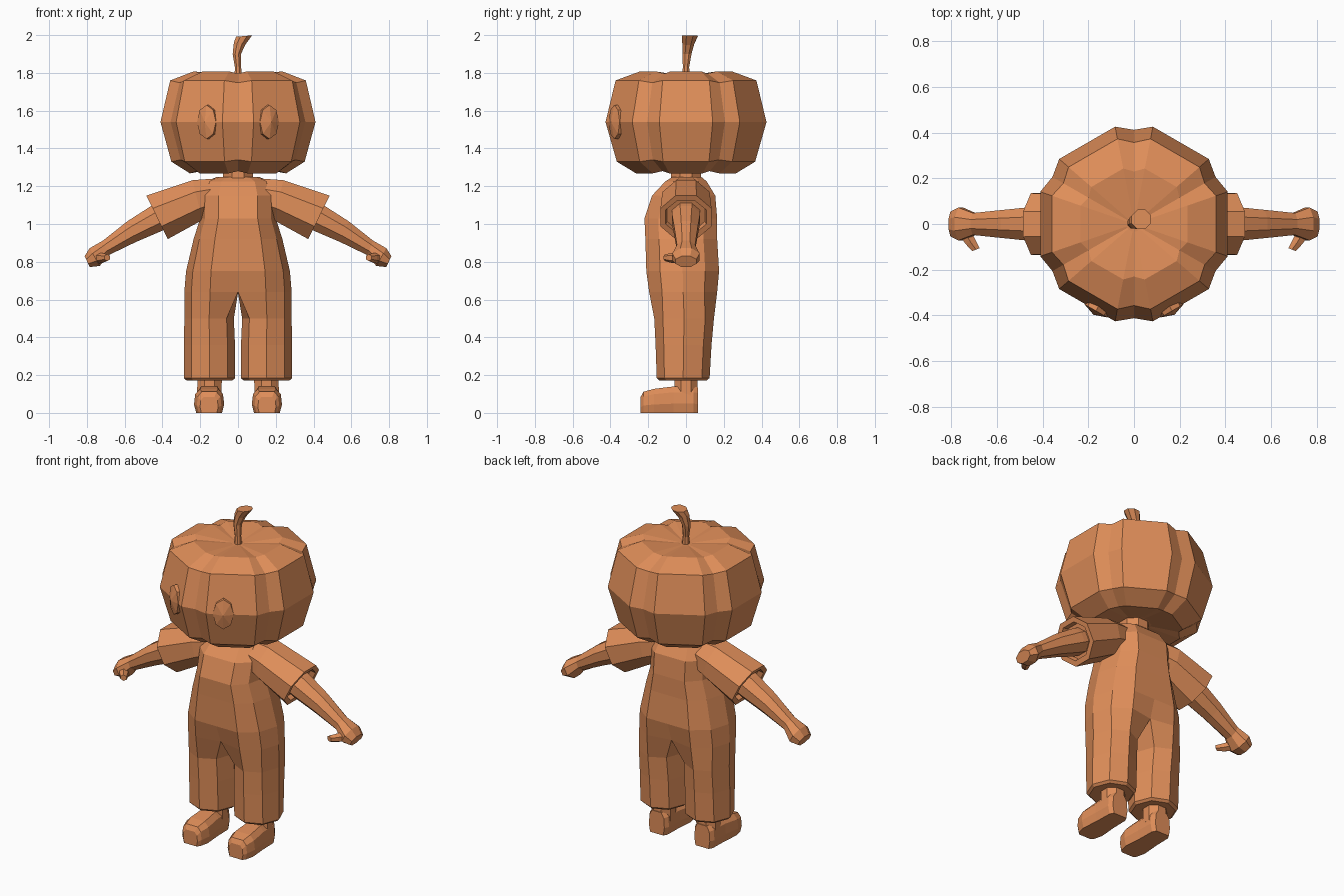
import bpy, bmesh, math
from mathutils import Vector

if "Cube" in bpy.data.objects:
    bpy.data.objects.remove(bpy.data.objects["Cube"])

orange = bpy.data.materials.new("pumpkin_orange")
orange.diffuse_color = (0.74, 0.27, 0.10, 1)
orange.use_nodes = True
orange.node_tree.nodes["Principled BSDF"].inputs["Base Color"].default_value = orange.diffuse_color


def finish(name, bm, mirror=False):
    bmesh.ops.recalc_face_normals(bm, faces=bm.faces)
    me = bpy.data.meshes.new(name)
    bm.to_mesh(me)
    bm.free()
    me.materials.append(orange)
    ob = bpy.data.objects.new(name, me)
    bpy.context.collection.objects.link(ob)
    if mirror:
        ob.modifiers.new("mirror", 'MIRROR')
    return ob


def skin(bm, a, b, closed=True):
    n = len(a)
    for i in range(n if closed else n - 1):
        j = (i + 1) % n
        bm.faces.new((a[i], a[j], b[j], b[i]))


def loft(name, rings, mirror=False):
    bm = bmesh.new()
    vs = [[bm.verts.new(p) for p in r] for r in rings]
    for a, b in zip(vs, vs[1:]):
        skin(bm, a, b)
    bm.faces.new(vs[0])
    bm.faces.new(vs[-1])
    return finish(name, bm, mirror)


def limb_ring(top, bottom, hy, cy=0.0, n=8):
    """Ring spanning a top and bottom (x, z) point, with half depth hy."""
    t, b = Vector((top[0], cy, top[1])), Vector((bottom[0], cy, bottom[1]))
    c, u = (t + b) / 2, (t - b) / 2
    k = 1 / math.cos(math.pi / n)
    return [c + k * (u * math.cos(w) + Vector((0, hy, 0)) * math.sin(w))
            for w in [2 * math.pi * (i + 0.5) / n for i in range(n)]]


def flat_ring(x, y, z, rx, ry, n=8, tilt=0.0):
    return [(x + rx * math.cos(w), y + ry * math.sin(w), z + tilt * math.cos(w))
            for w in [2 * math.pi * (i + 0.5) / n for i in range(n)]]


# Ribbed pumpkin head: six lobes with narrow grooves
def rib_ring(z, s, groove, dz=0.0):
    pts = []
    for k in range(6):
        for off, is_groove in ((-11, 0), (0, 1), (11, 0)):
            w = math.radians(30 + 60 * k + off)
            r = 0.434 * s * (groove if is_groove else 1)
            pts.append((r * math.cos(w), r * math.sin(w), z + dz * is_groove))
    return pts


loft("pumpkin_head", [
    rib_ring(1.30, 0.22, 0.95),
    rib_ring(1.268, 0.62, 0.93, 0.012),
    rib_ring(1.33, 0.86, 0.94, 0.01),
    rib_ring(1.54, 1.0, 0.95),
    rib_ring(1.76, 0.875, 0.94, -0.012),
    rib_ring(1.808, 0.57, 0.93, -0.012),
    rib_ring(1.785, 0.08, 0.95)])

# Curved stem flaring at its cut top
loft("stem", [
    flat_ring(0.002, 0, 1.77, 0.022, 0.024, 8),
    flat_ring(0.0, 0, 1.83, 0.018, 0.018, 8),
    flat_ring(-0.006, 0.005, 1.90, 0.024, 0.026, 8),
    flat_ring(0.008, 0.012, 1.955, 0.032, 0.034, 8, -0.008),
    flat_ring(0.032, 0.02, 1.995, 0.046, 0.046, 8, 0.004)])

# Shallow domed eyes lying on the front lobes
bm = bmesh.new()
nrm = Vector((0.5, -0.866, 0))
tan = Vector((0.866, 0.5, 0))
mid = Vector((0.164, -0.375, 1.54))


def eye_ring(s, d):
    return [bm.verts.new(mid + nrm * d + tan * 0.058 * s * math.cos(w)
                         + Vector((0, 0, 0.09 * s * math.sin(w))))
            for w in [math.pi * i / 4 for i in range(8)]]


base, rim = eye_ring(1.0, -0.04), eye_ring(1.0, 0.006)
skin(bm, base, rim)
tip = bm.verts.new(mid + nrm * 0.026)
for i in range(8):
    bm.faces.new((rim[i], rim[(i + 1) % 8], tip))
bm.faces.new(base)
finish("eyes", bm, True)

loft("neck", [flat_ring(0, 0, 1.20, 0.085, 0.085), flat_ring(0, 0, 1.31, 0.085, 0.085)])

# Overalls: half torso running into one trouser leg, mirrored
bm = bmesh.new()


def torso_ring(z, a, yf, yb, fold=1.0):
    c = (yf + yb) / 2
    pts = [(0, yf * fold), (0.52 * a, yf), (0.87 * a, c + (yf - c) * 0.62), (a, c),
           (0.87 * a, c + (yb - c) * 0.62), (0.52 * a, yb), (0, yb * fold)]
    return [bm.verts.new((x, y, z)) for x, y in pts]


def leg_ring(z, cx, cy, rx, ry):
    return [bm.verts.new((cx + rx * math.cos(w), cy + ry * math.sin(w), z))
            for w in [math.radians(-135 + 45 * i) for i in range(8)]]


torso = [torso_ring(*r) for r in (
    (1.25, 0.11, -0.07, 0.08), (1.225, 0.17, -0.11, 0.11),
    (1.15, 0.20, -0.18, 0.155), (1.03, 0.20, -0.22, 0.165),
    (0.92, 0.235, -0.215, 0.165), (0.75, 0.275, -0.21, 0.175),
    (0.64, 0.284, -0.195, 0.165, 0.85))]
for a, b in zip(torso, torso[1:]):
    skin(bm, a, b, False)
bm.faces.new(torso[0])
crotch = torso[-1] + [bm.verts.new((0, -0.02, 0.635))]
legs = [leg_ring(*r) for r in (
    (0.50, 0.153, -0.01, 0.131, 0.158), (0.36, 0.151, -0.013, 0.135, 0.148),
    (0.185, 0.151, -0.015, 0.136, 0.14), (0.172, 0.151, -0.015, 0.122, 0.126))]
skin(bm, crotch, legs[0])
for a, b in zip(legs, legs[1:]):
    skin(bm, a, b)
bm.faces.new(legs[-1])
finish("overalls", bm, True)

# Wide short sleeves with a recessed opening
loft("sleeves", [
    limb_ring((0.06, 1.245), (0.08, 1.08), 0.09),
    limb_ring((0.24, 1.232), (0.19, 1.02), 0.125),
    limb_ring((0.485, 1.15), (0.372, 0.92), 0.135),
    limb_ring((0.472, 1.125), (0.385, 0.948), 0.108),
    limb_ring((0.44, 1.13), (0.36, 0.965), 0.10)], True)

# Tapering forearms ending in mitten hands
loft("arms", [
    limb_ring((0.40, 1.125), (0.34, 1.0), 0.075),
    limb_ring((0.46, 1.095), (0.40, 0.965), 0.075),
    limb_ring((0.585, 1.015), (0.54, 0.905), 0.062),
    limb_ring((0.715, 0.912), (0.685, 0.835), 0.048),
    limb_ring((0.785, 0.872), (0.732, 0.778), 0.072),
    limb_ring((0.812, 0.83), (0.785, 0.772), 0.055)], True)


# Thumbs pointing forward
def thumb_ring(x, y, z, r):
    return [(x + r * math.cos(w), y - 0.4 * r * math.cos(w), z + r * math.sin(w))
            for w in [math.pi * (i + 0.5) / 3 for i in range(6)]]


loft("thumbs", [thumb_ring(0.745, -0.03, 0.82, 0.03), thumb_ring(0.715, -0.08, 0.82, 0.025),
                thumb_ring(0.692, -0.112, 0.822, 0.018)], True)

# Ankles and rounded boots
loft("ankles", [flat_ring(0.152, 0.0, 0.08, 0.07, 0.066),
                flat_ring(0.15, 0.0, 0.20, 0.07, 0.066)], True)


def shoe_ring(y, w, h):
    return [(0.153 + sx * w, y, z) for sx, z in (
        (-0.85, 0), (0.85, 0), (1, 0.35 * h), (0.92, 0.78 * h), (0.6, h),
        (-0.6, h), (-0.92, 0.78 * h), (-1, 0.35 * h))]


loft("shoes", [
    shoe_ring(0.064, 0.052, 0.135), shoe_ring(0.04, 0.067, 0.14),
    shoe_ring(-0.065, 0.07, 0.14), shoe_ring(-0.17, 0.08, 0.127),
    shoe_ring(-0.225, 0.065, 0.112), shoe_ring(-0.24, 0.048, 0.085)], True)
